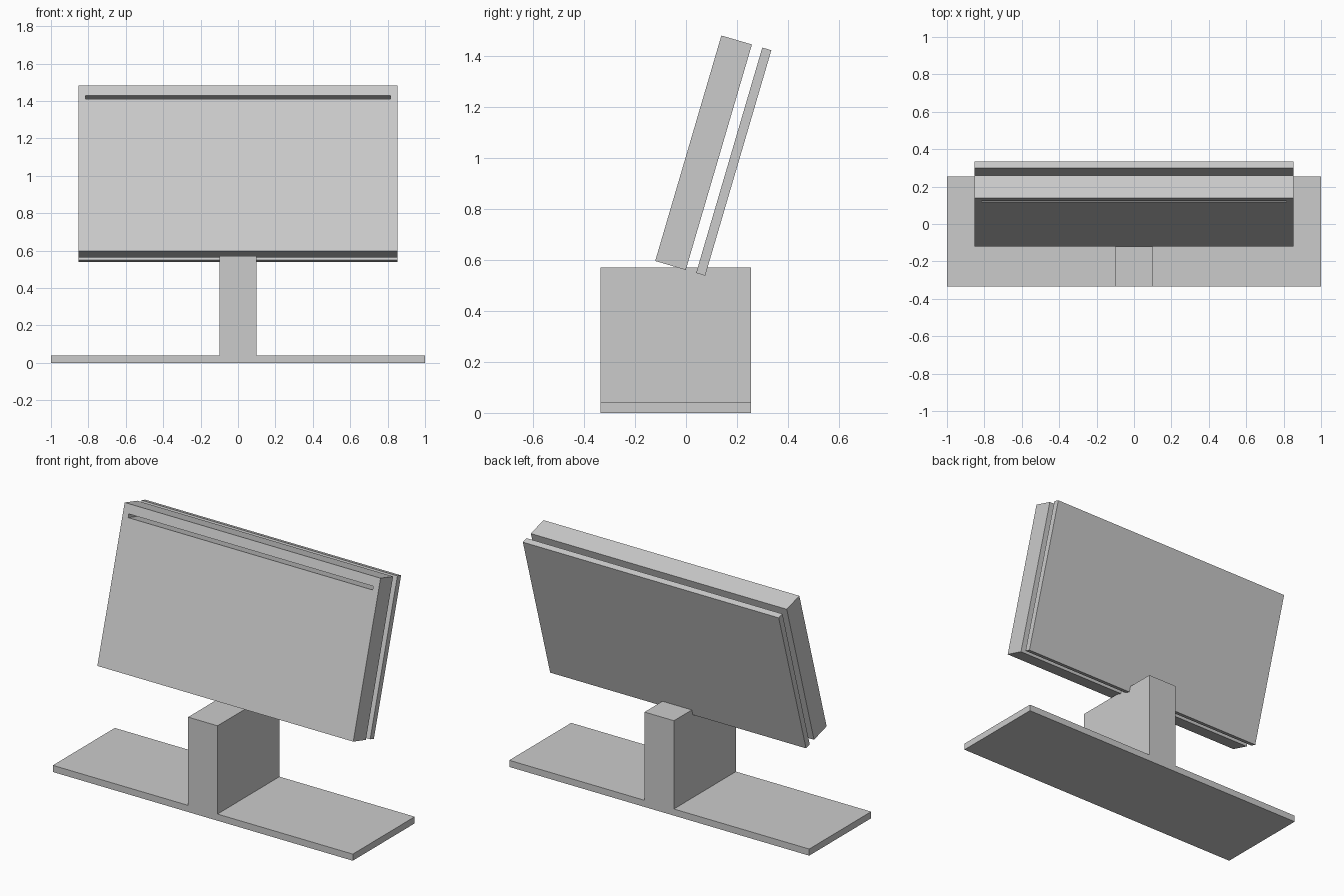
import bpy
from math import radians

default = bpy.data.objects.get("Cube")
if default:
    bpy.data.objects.remove(default, do_unlink=True)

grey = bpy.data.materials.new("plain_grey")
grey.use_nodes = True
colour = (0.6, 0.6, 0.6, 1)
grey.diffuse_color = colour
grey.node_tree.nodes["Principled BSDF"].inputs["Base Color"].default_value = colour

TILT = radians(-16.36)
PANEL_WIDTH = 1.706
PANEL_HEIGHT = 0.923


def box(name, size, centre, tilt=0):
    """Flat-sided box, optionally leaning back around x."""
    bpy.ops.mesh.primitive_cube_add(size=1, location=centre, rotation=(tilt, 0, 0))
    obj = bpy.context.object
    obj.name = name
    obj.scale = size
    bpy.ops.object.transform_apply(location=False, rotation=False, scale=True)
    obj.data.materials.append(grey)
    return obj


# Foot and pedestal
box("base_plate", (2, 0.59, 0.04), (0, -0.04, 0.02))
box("pedestal", (0.196, 0.59, 0.572), (0, -0.04, 0.286))

# Leaning panels
screen = box("screen_panel", (PANEL_WIDTH, 0.125, PANEL_HEIGHT), (0, 0.069, 1.022), TILT)
box("back_panel", (PANEL_WIDTH, 0.037, PANEL_HEIGHT), (0, 0.1875, 0.987), TILT)

# Long slot cut near the top of the screen front
cutter = box("slot_cutter", (1.63, 0.2, 0.021), screen.location, TILT)
cutter.hide_render = True
for v in cutter.data.vertices:
    v.co.y -= 0.0625
    v.co.z += 0.396
cut = screen.modifiers.new("slot", "BOOLEAN")
cut.operation = "DIFFERENCE"
cut.solver = "EXACT"
cut.object = cutter
bpy.context.view_layer.objects.active = screen
bpy.ops.object.modifier_apply(modifier=cut.name)
bpy.data.objects.remove(cutter, do_unlink=True)
